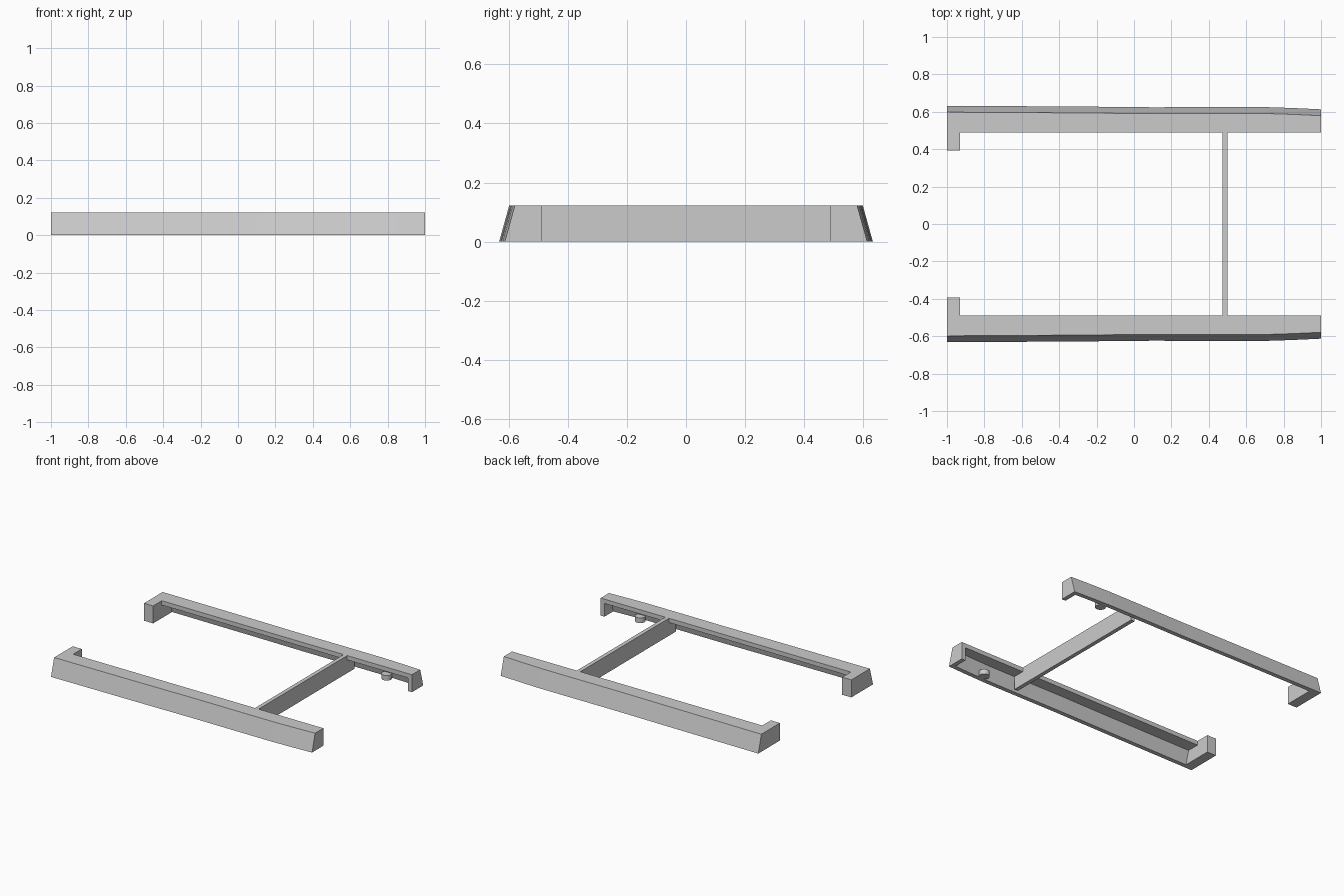
import bpy, bmesh
from mathutils import Vector

if "Cube" in bpy.data.objects:
    bpy.data.objects.remove(bpy.data.objects["Cube"], do_unlink=True)

HEIGHT = 0.122     # overall height
INNER = 0.488      # inner edge of the side rails
SLOPE = 0.034      # how far the outer wall leans in at the top
WALL = 0.03        # thickness of walls and top plate
HOOK_X = -0.93     # where the hooked end block stops
END_X = 0.97       # where the plain end wall starts

# Outer foot line of a rail: (x, y)
FOOT = [(-1, 0.632), (-0.3, 0.628), (0.1, 0.624), (0.4, 0.625),
        (0.7, 0.625), (0.85, 0.62), (1, 0.613)]

grey = bpy.data.materials.new("plain grey")
grey.use_nodes = True
grey.diffuse_color = (0.6, 0.6, 0.6, 1)
grey.node_tree.nodes["Principled BSDF"].inputs["Base Color"].default_value = (0.6, 0.6, 0.6, 1)


def foot_y(x):
    for (x0, y0), (x1, y1) in zip(FOOT, FOOT[1:]):
        if x <= x1:
            return y0 + (y1 - y0) * (x - x0) / (x1 - x0)
    return FOOT[-1][1]


def finish(name, bm, mirrored=True):
    bmesh.ops.recalc_face_normals(bm, faces=bm.faces)
    mesh = bpy.data.meshes.new(name)
    bm.to_mesh(mesh)
    bm.free()
    mesh.materials.append(grey)
    obj = bpy.data.objects.new(name, mesh)
    bpy.context.collection.objects.link(obj)
    if mirrored:
        mod = obj.modifiers.new("mirror", 'MIRROR')
        mod.use_axis = (False, True, False)
        mod.use_mirror_merge = False
    return obj


def loft(name, start, end, section):
    """Sweep a yz section along x, following the foot line."""
    stations = [start] + [x for x, _ in FOOT if start < x < end] + [end]
    bm = bmesh.new()
    rings = [[bm.verts.new((x, y, z)) for y, z in section(foot_y(x))] for x in stations]
    for a, b in zip(rings, rings[1:]):
        for i in range(len(a)):
            j = (i + 1) % len(a)
            bm.faces.new((a[i], a[j], b[j], b[i]))
    bm.faces.new(rings[0])
    bm.faces.new(rings[-1])
    return finish(name, bm)


def channel(y):
    under = HEIGHT - WALL
    lean = SLOPE * under / HEIGHT
    return [(y, 0), (y - SLOPE, HEIGHT), (INNER, HEIGHT), (INNER, under),
            (y - WALL - lean, under), (y - WALL, 0)]


def block(inner):
    return lambda y: [(y, 0), (y - SLOPE, HEIGHT), (inner, HEIGHT), (inner, 0)]


# Side rails: sloped wall and top plate, open inside and below
loft("side_rail", HOOK_X, END_X, channel)

# Solid ends: a hooked block and a thin closing wall
loft("hooked_end", -1, HOOK_X, block(0.393))
loft("end_wall", END_X, 1, block(INNER))

# Small round pegs inside the rails
bm = bmesh.new()
bmesh.ops.create_cone(bm, cap_ends=True, segments=20, radius1=0.034, radius2=0.034, depth=0.035)
bmesh.ops.translate(bm, verts=bm.verts, vec=Vector((0.75, 0.567, 0.0175)))
peg = finish("round_peg", bm)

# Crossbar joining the two rails
bm = bmesh.new()
bmesh.ops.create_cube(bm, size=1)
bmesh.ops.scale(bm, verts=bm.verts, vec=Vector((0.028, 2 * INNER, HEIGHT)))
bmesh.ops.translate(bm, verts=bm.verts, vec=Vector((0.487, 0, HEIGHT / 2)))
finish("crossbar", bm, mirrored=False)

# Web under the plate, carrying the crossbar out to the rail wall
bm = bmesh.new()
bmesh.ops.create_cube(bm, size=1)
bmesh.ops.scale(bm, verts=bm.verts, vec=Vector((0.028, 0.08, HEIGHT - WALL)))
bmesh.ops.translate(bm, verts=bm.verts, vec=Vector((0.487, INNER + 0.04, (HEIGHT - WALL) / 2)))
finish("crossbar_web", bm)

# Round shading on the peg only
bpy.context.view_layer.objects.active = peg
peg.select_set(True)
bpy.ops.object.shade_smooth_by_angle()
peg.select_set(False)
